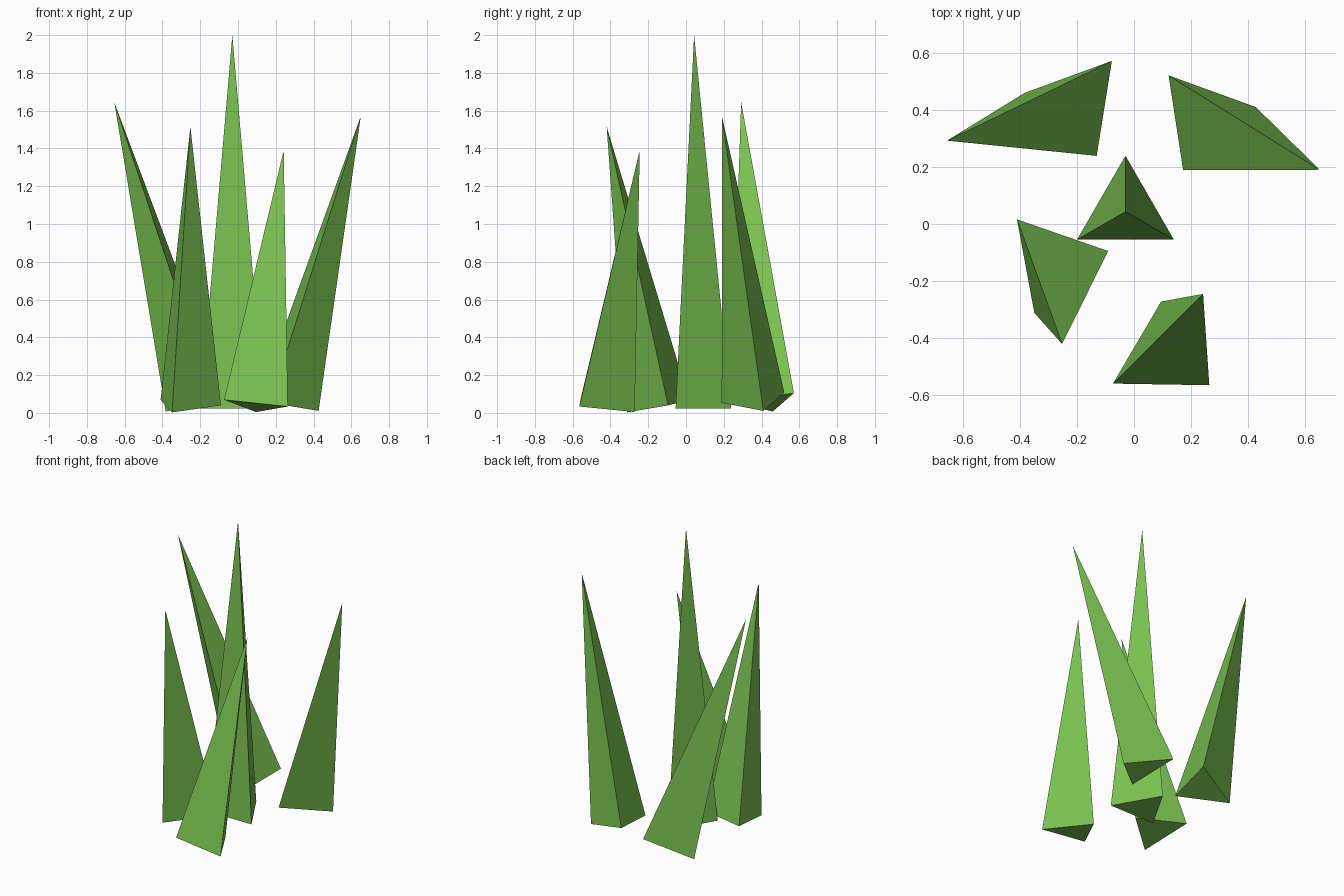
import bpy
import bmesh
from math import cos, sin, radians
from mathutils import Matrix, Vector

default_cube = bpy.data.objects.get("Cube")
if default_cube:
    bpy.data.objects.remove(default_cube, do_unlink=True)

# Single grass colour
GREEN = (0.195, 0.539, 0.084, 1.0)
grass = bpy.data.materials.new("grass_green")
grass.use_nodes = True
grass.diffuse_color = GREEN
grass.node_tree.nodes["Principled BSDF"].inputs["Base Color"].default_value = GREEN

BASE_RADIUS = 0.196


def add_blade(name, base, tip, corner_angle):
    """Three-sided spike from base centre to tip, one corner facing corner_angle."""
    base, tip = Vector(base), Vector(tip)
    axis = tip - base
    c, s = cos(radians(corner_angle)), sin(radians(corner_angle))
    # Corner direction lies in the tilted base plane, above the given heading
    corner = Vector((c, s, -(axis.x * c + axis.y * s) / axis.z)).normalized()
    up = axis.normalized()
    side = corner.cross(up)
    rotation = Matrix((side, corner, up)).transposed().to_4x4()
    placement = Matrix.Translation((base + tip) / 2) @ rotation

    bm = bmesh.new()
    bmesh.ops.create_cone(bm, cap_ends=True, segments=3, radius1=BASE_RADIUS,
                          radius2=0, depth=axis.length, matrix=placement)
    bmesh.ops.remove_doubles(bm, verts=bm.verts, dist=0.001)
    bmesh.ops.recalc_face_normals(bm, faces=bm.faces)
    mesh = bpy.data.meshes.new(name)
    bm.to_mesh(mesh)
    bm.free()
    mesh.materials.append(grass)
    blade = bpy.data.objects.new(name, mesh)
    bpy.context.collection.objects.link(blade)
    return blade


# Upright middle blade with four leaning ones around it
add_blade("centre_blade", (-0.03, 0.043, 0.024), (-0.03, 0.043, 2.0), 90)
add_blade("back_right_blade", (-0.197, 0.423, 0.058), (-0.655, 0.292, 1.645), 169)
add_blade("back_left_blade", (0.24, 0.373, 0.057), (0.65, 0.19, 1.57), 11)
add_blade("front_right_blade", (-0.283, -0.13, 0.037), (-0.252, -0.42, 1.515), 250)
add_blade("front_left_blade", (0.095, -0.465, 0.036), (0.242, -0.245, 1.39), 90)
